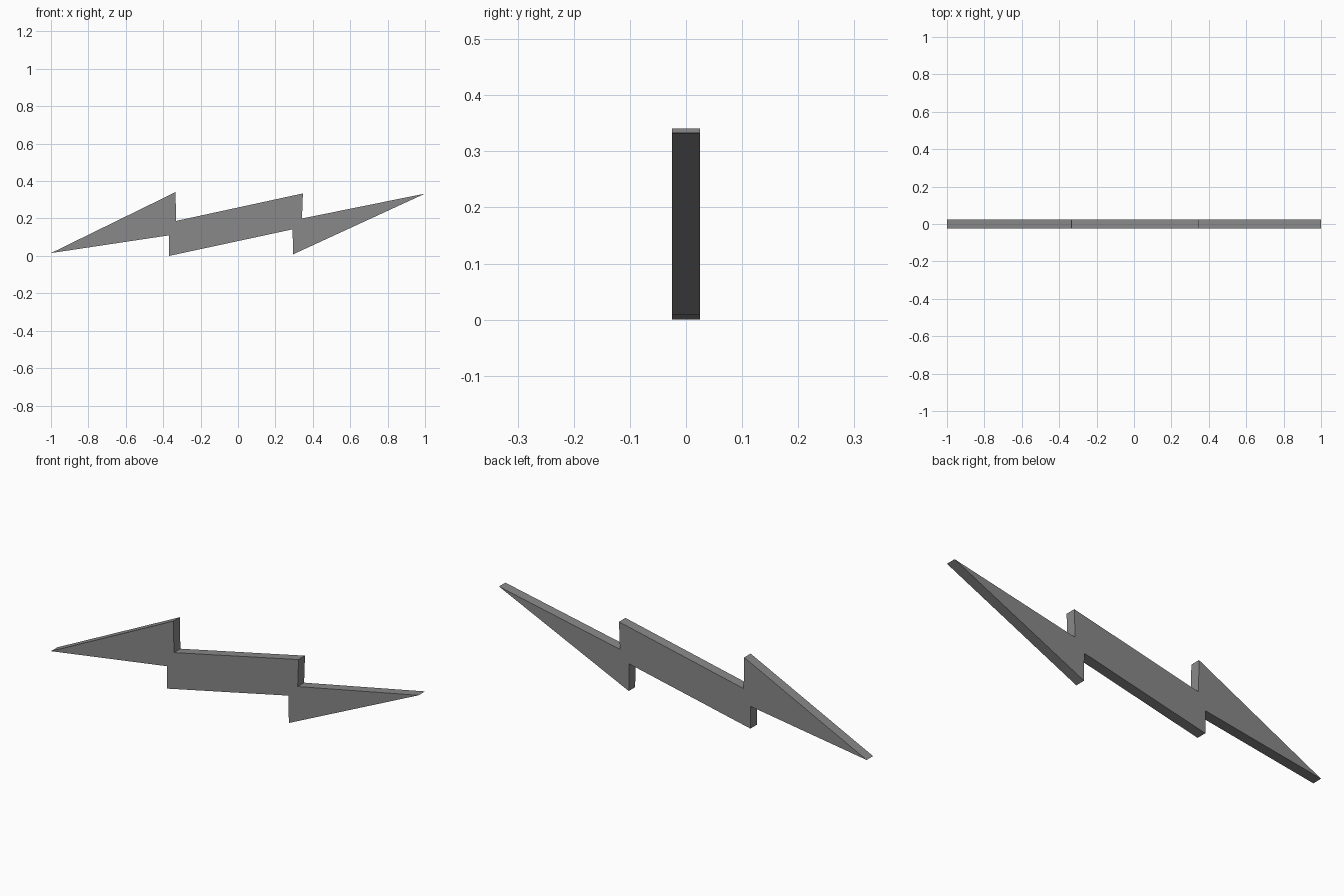
import bpy, bmesh

cube = bpy.data.objects.get("Cube")
if cube:
    bpy.data.objects.remove(cube, do_unlink=True)

# Plain grey material
grey = bpy.data.materials.new("mid_grey")
grey.use_nodes = True
colour = (0.25, 0.25, 0.25, 1)
grey.diffuse_color = colour
grey.node_tree.nodes["Principled BSDF"].inputs["Base Color"].default_value = colour

# Zigzag outline: upper edge left to right, then lower edge back
THICKNESS = 0.05
upper_edge = [(-1, 0.015), (-0.334, 0.341), (-0.331, 0.187),
              (0.347, 0.334), (0.342, 0.2), (1, 0.333)]
lower_edge = [(0.294, 0.008), (0.292, 0.142), (-0.368, 0), (-0.368, 0.11)]

# Extrude the outline into a flat bolt
bm = bmesh.new()
outline = [bm.verts.new((x, -THICKNESS / 2, z)) for x, z in upper_edge + lower_edge]
face = bm.faces.new(outline)
extruded = bmesh.ops.extrude_face_region(bm, geom=[face], use_keep_orig=True)
back = [v for v in extruded["geom"] if isinstance(v, bmesh.types.BMVert)]
bmesh.ops.translate(bm, verts=back, vec=(0, THICKNESS, 0))
bmesh.ops.recalc_face_normals(bm, faces=bm.faces)

mesh = bpy.data.meshes.new("zigzag_bolt")
bm.to_mesh(mesh)
bm.free()
mesh.materials.append(grey)
bolt = bpy.data.objects.new("zigzag_bolt", mesh)
bpy.context.collection.objects.link(bolt)
